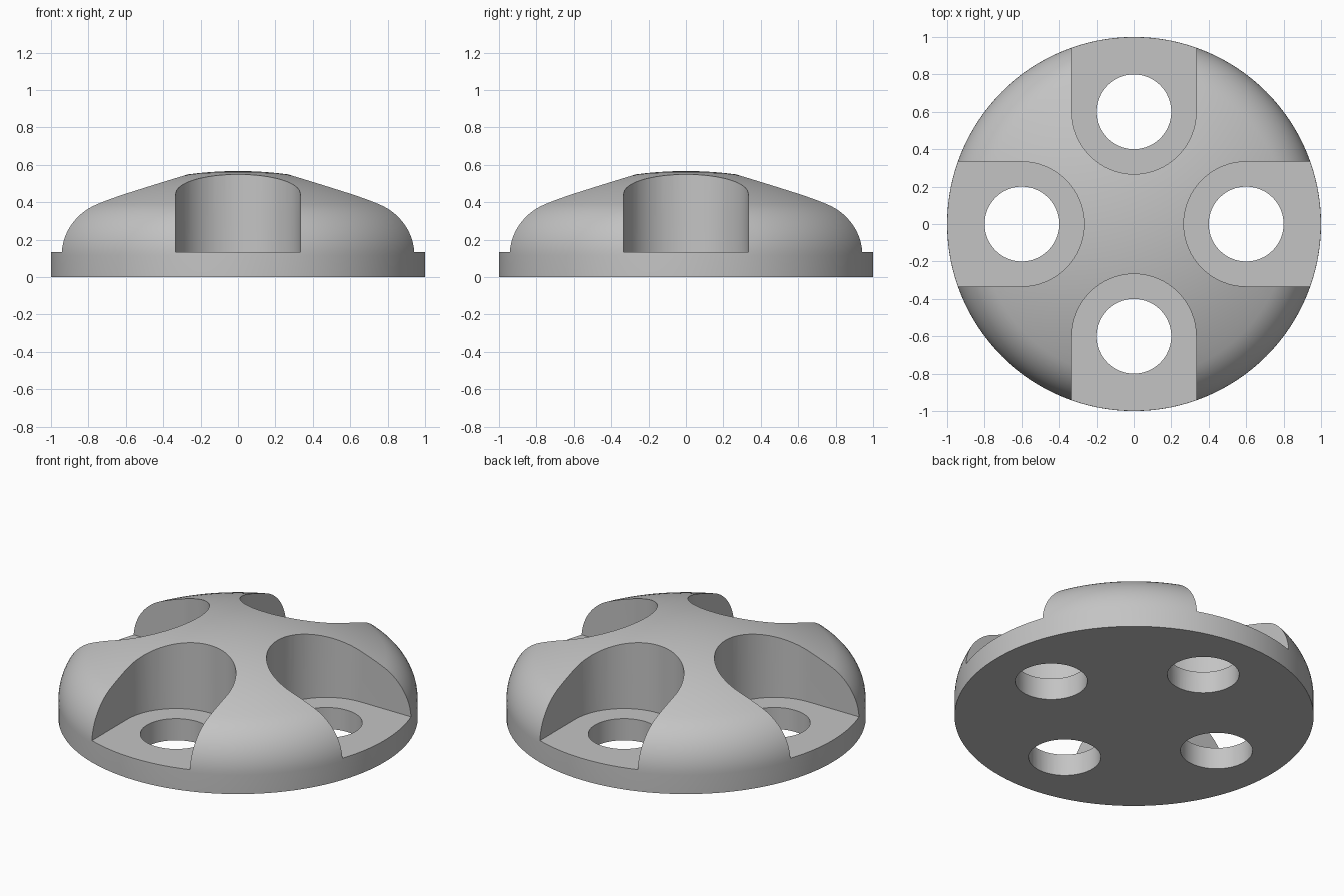
import bpy, bmesh, math
from mathutils import Matrix, Vector

if "Cube" in bpy.data.objects:
    bpy.data.objects.remove(bpy.data.objects["Cube"])

SEG = 128
TOP, CROWN_R, EDGE_R = 0.567, 2.0, 0.30   # dome height, crown radius, rim fillet
FLOOR, HOLE_POS, HOLE_R, SLOT_R = 0.133, 0.6, 0.2, 0.333

grey = bpy.data.materials.new("grey")
grey.diffuse_color = (0.55, 0.55, 0.55, 1)
grey.use_nodes = True
grey.node_tree.nodes["Principled BSDF"].inputs["Base Color"].default_value = grey.diffuse_color


def add_object(name, bm):
    bmesh.ops.recalc_face_normals(bm, faces=bm.faces)
    mesh = bpy.data.meshes.new(name)
    bm.to_mesh(mesh)
    bm.free()
    obj = bpy.data.objects.new(name, mesh)
    bpy.context.collection.objects.link(obj)
    mesh.materials.append(grey)
    return obj


def lathe(name, profile):
    bm = bmesh.new()
    verts = [bm.verts.new((r, 0, z)) for r, z in profile]
    edges = [bm.edges.new(pair) for pair in zip(verts, verts[1:])]
    bmesh.ops.spin(bm, geom=verts + edges, cent=(0, 0, 0), axis=(0, 0, 1),
                   angle=math.tau, steps=SEG)
    bmesh.ops.remove_doubles(bm, verts=bm.verts, dist=1e-5)
    return add_object(name, bm)


def prisms(name, outline, z0, z1):
    """Extrude the outline and repeat it on all four sides."""
    bm = bmesh.new()
    for i in range(4):
        turn = Matrix.Rotation(i * math.pi / 2, 3, 'Z')
        face = bm.faces.new([bm.verts.new(turn @ Vector((x, y, z0))) for x, y in outline])
        ext = bmesh.ops.extrude_face_region(bm, geom=[face])
        bmesh.ops.translate(bm, vec=(0, 0, z1 - z0),
                            verts=[v for v in ext["geom"] if isinstance(v, bmesh.types.BMVert)])
    return add_object(name, bm)


# Domed knob body: flat base, short wall, rim fillet, shallow crown
centre_z = TOP - CROWN_R
fx = 1 - EDGE_R
fz = centre_z + math.sqrt((CROWN_R - EDGE_R) ** 2 - fx ** 2)
a_join = math.atan2(fz - centre_z, fx)
profile = [(0, 0), (1, 0)]
for i in range(15):
    a = a_join * i / 14
    profile.append((fx + EDGE_R * math.cos(a), fz + EDGE_R * math.sin(a)))
for i in range(1, 17):
    a = a_join + (math.pi / 2 - a_join) * i / 16
    profile.append((CROWN_R * math.cos(a) if i < 16 else 0, centre_z + CROWN_R * math.sin(a)))
body = lathe("domed_cap", profile)

# Round-ended slots open to the rim, and the through holes in their floors
slot = [(1.2, -SLOT_R), (1.2, SLOT_R)]
for i in range(33):
    a = math.pi / 2 + math.pi * i / 32
    slot.append((HOLE_POS + SLOT_R * math.cos(a), SLOT_R * math.sin(a)))
hole = [(HOLE_POS + HOLE_R * math.cos(math.tau * i / 64), HOLE_R * math.sin(math.tau * i / 64))
        for i in range(64)]

cutters = [prisms("slot_cutter", slot, FLOOR, 1.0), prisms("hole_cutter", hole, -0.3, 0.3)]
bpy.context.view_layer.objects.active = body
body.select_set(True)
for cutter in cutters:
    mod = body.modifiers.new("cut", 'BOOLEAN')
    mod.operation = 'DIFFERENCE'
    mod.solver = 'EXACT'
    mod.object = cutter
    bpy.ops.object.modifier_apply(modifier=mod.name)
    bpy.data.objects.remove(cutter)

bpy.ops.object.shade_smooth_by_angle(angle=math.radians(30))
